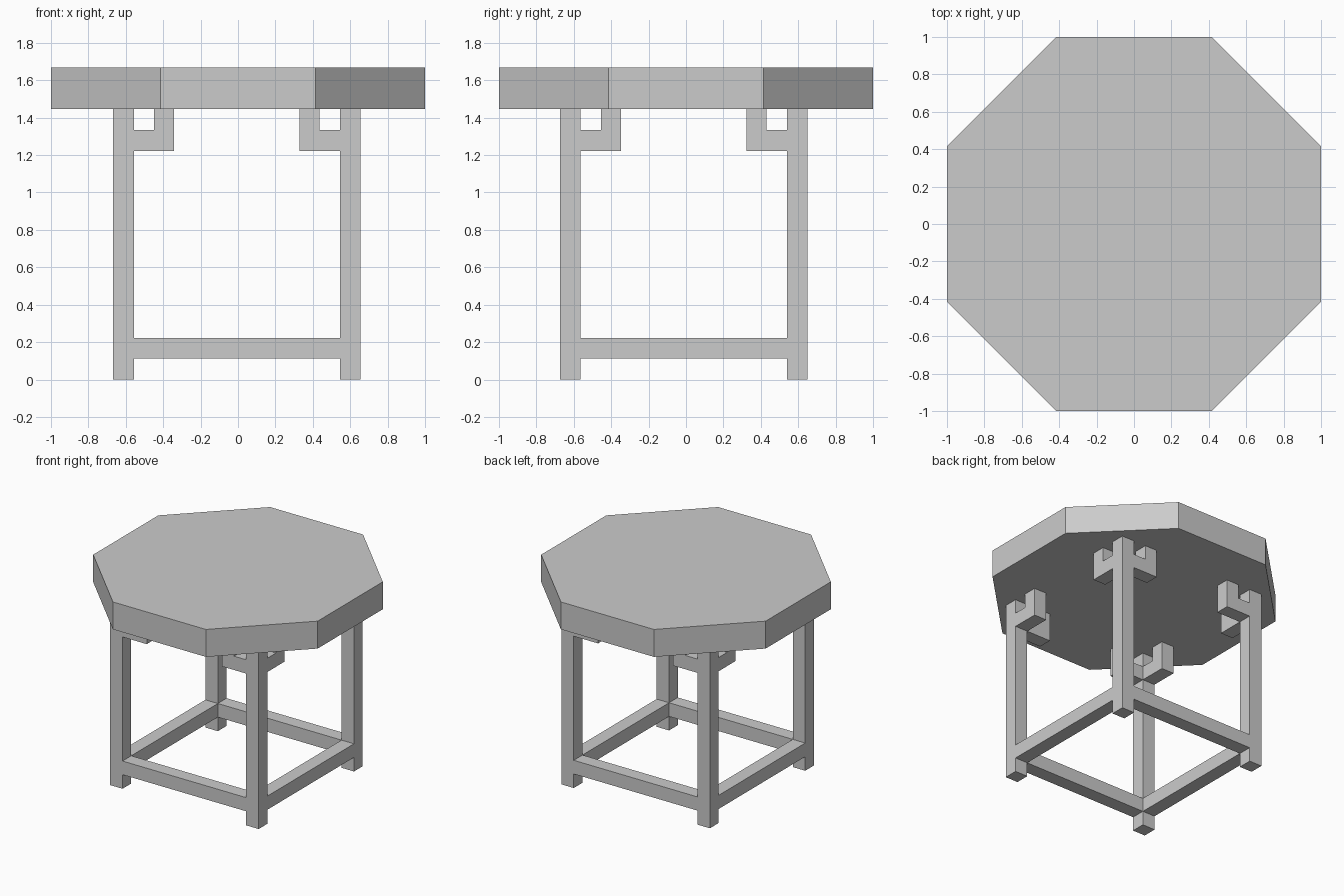
import bpy, bmesh, math

if "Cube" in bpy.data.objects:
    bpy.data.objects.remove(bpy.data.objects["Cube"])

CX, CY = -0.006, -0.012        # the leg frame sits slightly off centre
OUT, INN = 0.662, 0.551        # outer and inner faces of the legs
W = OUT - INN                  # bar thickness
TOP0, TOP1 = 1.446, 1.667      # underside and upper face of the top


def prism(name, points, vec):
    """Closed polygon extruded along vec."""
    bm = bmesh.new()
    face = bm.faces.new([bm.verts.new(p) for p in points])
    ext = bmesh.ops.extrude_face_region(bm, geom=[face], use_keep_orig=True)
    verts = [g for g in ext["geom"] if isinstance(g, bmesh.types.BMVert)]
    bmesh.ops.translate(bm, verts=verts, vec=vec)
    bmesh.ops.recalc_face_normals(bm, faces=bm.faces[:])
    mesh = bpy.data.meshes.new(name)
    bm.to_mesh(mesh)
    bm.free()
    ob = bpy.data.objects.new(name, mesh)
    bpy.context.collection.objects.link(ob)
    return ob


def place(ob, quarter):
    """Turn a part about the frame centre in quarter turns."""
    ob.location = (CX, CY, 0)
    ob.rotation_euler.z = quarter * math.pi / 2


# octagonal table top, flat sides facing the axes
r = 1 / math.cos(math.pi / 8)
angles = [math.pi / 8 + i * math.pi / 4 for i in range(8)]
prism("table_top", [(r * math.cos(a), r * math.sin(a), TOP0) for a in angles],
      (0, 0, TOP1 - TOP0))

# L-shaped bracket profile (x inwards from a leg, z)
bracket = [(-INN, 1.222), (-INN + 2 * W - 0.006, 1.222), (-INN + 2 * W - 0.006, TOP0),
           (-INN + W - 0.003, TOP0), (-INN + W - 0.003, 1.333), (-INN, 1.333)]

for i, side in enumerate(("front", "right", "back", "left")):
    # corner leg
    leg = prism(f"leg_{i + 1}",
                [(-OUT, -OUT, 0), (-INN, -OUT, 0), (-INN, -INN, 0), (-OUT, -INN, 0)],
                (0, 0, TOP0))
    place(leg, i)
    # low stretcher between two legs
    rail = prism(f"{side}_stretcher",
                 [(-INN, -OUT, 0.113), (INN, -OUT, 0.113),
                  (INN, -OUT, 0.223), (-INN, -OUT, 0.223)], (0, W, 0))
    place(rail, i)
    # pair of brackets under the top on this side
    for sign, label in ((1, "a"), (-1, "b")):
        br = prism(f"{side}_bracket_{label}",
                   [(sign * x, -OUT, z) for x, z in bracket], (0, W, 0))
        place(br, i)
